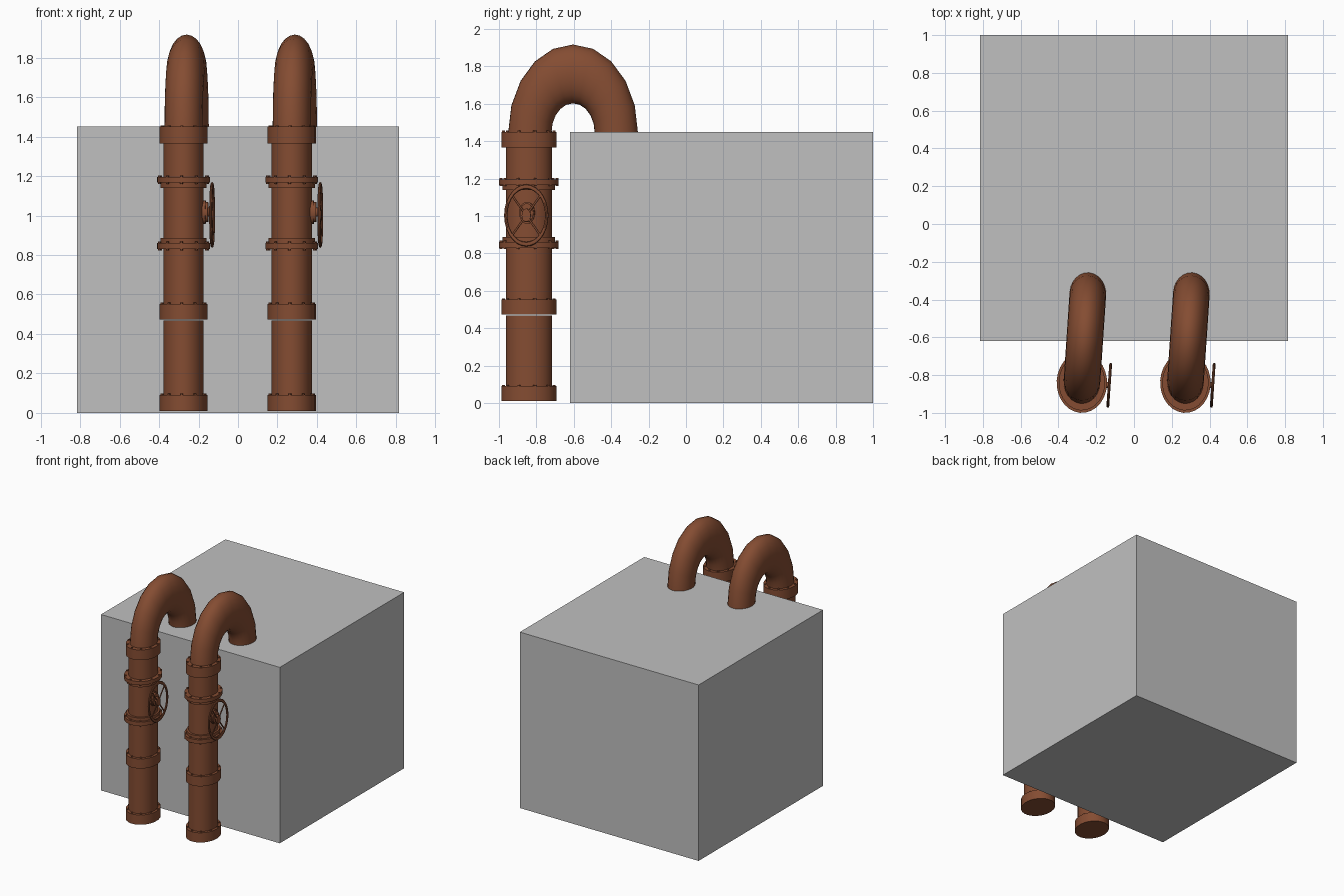
import bpy, bmesh, math
from mathutils import Matrix, Vector

if "Cube" in bpy.data.objects:
    bpy.data.objects.remove(bpy.data.objects["Cube"])

SIDES = 28
KX = 0.835          # pipes are slightly squashed in x
TILT = -4.6         # whole pipe assembly is turned a little about z


def material(name, rgb):
    m = bpy.data.materials.new(name)
    m.diffuse_color = (*rgb, 1)
    m.use_nodes = True
    m.node_tree.nodes["Principled BSDF"].inputs["Base Color"].default_value = m.diffuse_color
    return m


RUST = material("rust_brown", (0.232, 0.073, 0.032))
GREY = material("block_grey", (0.53, 0.53, 0.53))


def finish(name, bm, mat, matrix=None, smooth=True):
    if matrix is not None:
        bm.transform(matrix)
    bmesh.ops.recalc_face_normals(bm, faces=bm.faces[:])
    if smooth:
        for f in bm.faces:
            f.smooth = True
        for e in bm.edges:
            e.smooth = len(e.link_faces) == 2 and e.calc_face_angle(0) < math.radians(35)
    me = bpy.data.meshes.new(name)
    bm.to_mesh(me)
    bm.free()
    me.materials.append(mat)
    ob = bpy.data.objects.new(name, me)
    bpy.context.collection.objects.link(ob)
    return ob


def skin(bm, rings, close=False, caps=False):
    """Bridge a row of equal vertex rings."""
    vs = [[bm.verts.new(p) for p in r] for r in rings]
    n = len(vs[0])
    pairs = list(zip(vs, vs[1:])) + ([(vs[-1], vs[0])] if close else [])
    for a, b in pairs:
        for i in range(n):
            j = (i + 1) % n
            bm.faces.new((a[i], a[j], b[j], b[i]))
    if caps:
        bm.faces.new(vs[0])
        bm.faces.new(vs[-1])


def lathe(bm, profile, n=SIDES, matrix=Matrix()):
    """Solid of revolution about local z from (radius, z) points."""
    skin(bm, [[matrix @ Vector((r * math.cos(math.tau * i / n), r * math.sin(math.tau * i / n), z))
               for i in range(n)] for r, z in profile], caps=True)


def bolts(bm, radius, z, count=10, size=0.009, height=0.007):
    for i in range(count):
        a = math.tau * (i + 0.5) / count
        m = Matrix.Translation((radius * math.cos(a), radius * math.sin(a), z))
        lathe(bm, [(size, -height), (size, height)], 6, m)


def torus(bm, major, minor, n=28, k=8):
    skin(bm, [[((major + minor * math.cos(math.tau * j / k)) * math.cos(math.tau * i / n),
                (major + minor * math.cos(math.tau * j / k)) * math.sin(math.tau * i / n),
                minor * math.sin(math.tau * j / k)) for j in range(k)] for i in range(n)], close=True)


def build_pipe(side, x):
    base = (Matrix.Translation((x, -0.84, 0)) @ Matrix.Diagonal((KX, 1, 1, 1))
            @ Matrix.Rotation(math.radians(TILT), 4, 'Z'))
    P, F, B = 0.123, 0.147, 0.16     # pipe, collar and valve flange radii

    # straight lower pipe with foot collar
    bm = bmesh.new()
    lathe(bm, [(F, 0.01), (F, 0.09), (P, 0.09), (P, 0.469)])
    bolts(bm, 0.135, 0.09)
    finish(side + "_lower_pipe", bm, RUST, base)

    # upper pipe with joint collar, valve flanges and top collar
    bm = bmesh.new()
    lathe(bm, [(F, 0.473), (F, 0.552), (P, 0.552), (P, 0.83),
               (B, 0.83), (B, 0.862), (0.141, 0.862), (0.141, 0.887), (P, 0.887),
               (P, 1.14), (0.141, 1.14), (0.141, 1.166), (B, 1.166), (B, 1.196), (P, 1.196),
               (P, 1.366), (F, 1.366), (F, 1.45)])
    bolts(bm, 0.135, 0.552)
    bolts(bm, 0.135, 1.45)
    bolts(bm, 0.15, 0.862)
    bolts(bm, 0.15, 0.83)
    bolts(bm, 0.15, 1.196)
    bolts(bm, 0.15, 1.166)
    finish(side + "_upper_pipe", bm, RUST, base)

    # gooseneck bend, taller than wide
    bm = bmesh.new()
    R, r, rings = 0.232, 0.116, []
    for s in range(11):
        a = math.pi * s / 10
        rings.append([((r * math.sin(t)), R - (R + r * math.cos(t)) * math.cos(a) + 0.005,
                       1.445 + 1.355 * (R + r * math.cos(t)) * math.sin(a))
                      for t in (math.tau * i / 24 for i in range(24))])
    skin(bm, rings, caps=True)
    finish(side + "_bend", bm, RUST, base)

    # valve: local z points out along +x, stretched in height
    out = (base @ Matrix.Translation((0, 0, 1.003)) @ Matrix.Diagonal((1, 1, 1.4, 1))
           @ Matrix.Rotation(math.pi / 2, 4, 'Y'))
    bm = bmesh.new()
    lathe(bm, [(0.042, 0.09), (0.042, 0.135), (0.036, 0.135), (0.036, 0.15),
               (0.016, 0.15), (0.016, 0.182)], 20,
          Matrix.Translation((-0.01, 0, 0)))
    finish(side + "_valve_stem", bm, RUST, out)

    # hand wheel with rim, hub and crossed spokes
    bm = bmesh.new()
    torus(bm, 0.11, 0.009)
    lathe(bm, [(0.024, -0.008), (0.024, 0.008)], 16)
    for k in range(4):
        m = Matrix.Rotation(math.radians(45 + 90 * k), 4, 'Z') @ Matrix.Rotation(math.pi / 2, 4, 'Y')
        lathe(bm, [(0.005, 0.015), (0.005, 0.108)], 8, m)
    finish(side + "_hand_wheel", bm, RUST, out @ Matrix.Translation((0, 0, 0.174)))


# large plain block
bm = bmesh.new()
bmesh.ops.create_cube(bm, size=1)
finish("block", bm, GREY, Matrix.Translation((0, 0.19, 0.725)) @ Matrix.Diagonal((1.63, 1.62, 1.45, 1)), False)

build_pipe("left", -0.276)
build_pipe("right", 0.272)
